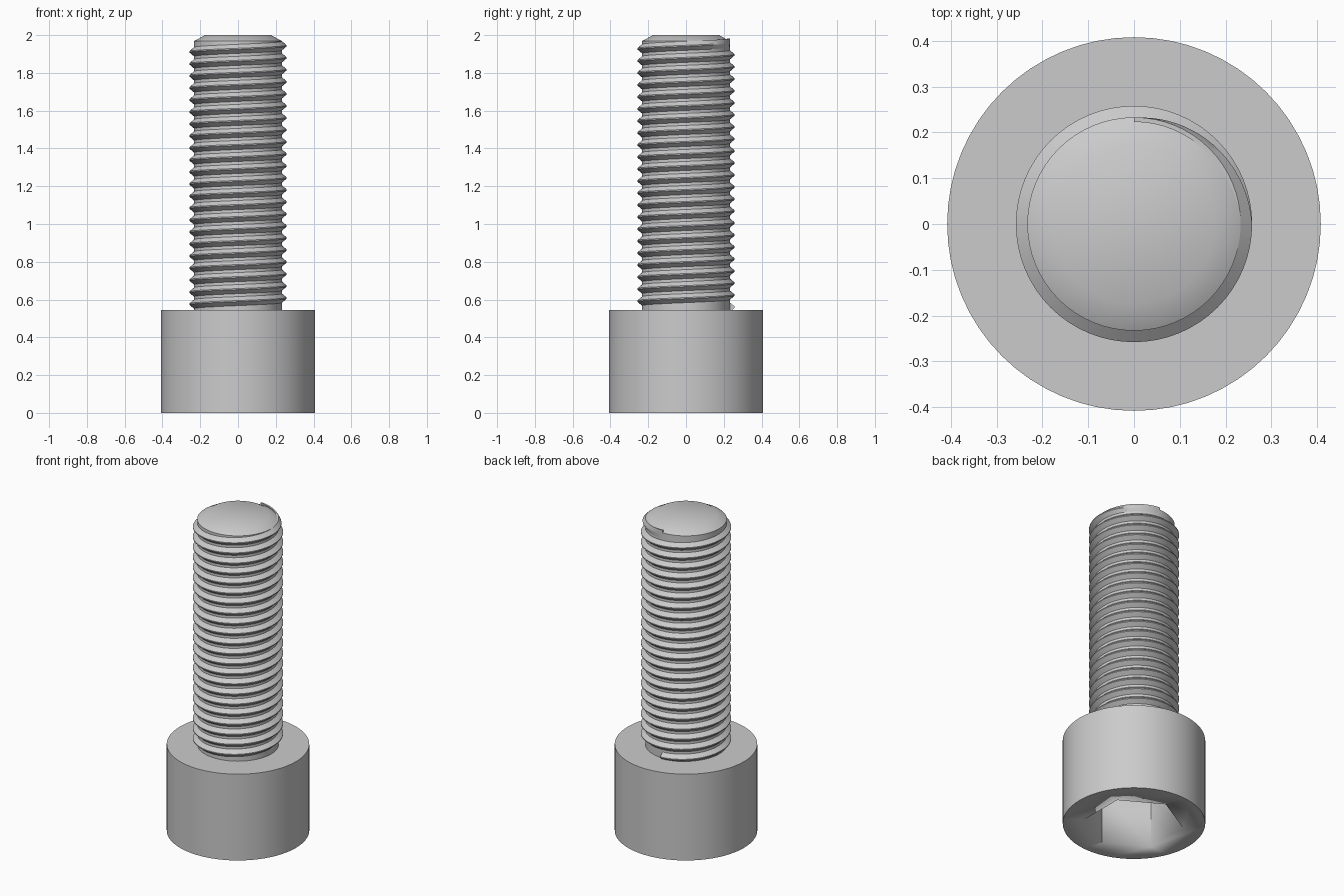
import bpy, bmesh, math
from math import cos, sin, pi, tau

if "Cube" in bpy.data.objects:
    bpy.data.objects.remove(bpy.data.objects["Cube"], do_unlink=True)

HEAD_R, HEAD_H = 0.408, 0.545
SOCKET_R, SOCKET_DEPTH = 0.283, 0.33
ROOT_R, CREST_R = 0.233, 0.258
PITCH, TURNS, STEPS = 0.0636, 22, 64

steel = bpy.data.materials.new("grey steel")
steel.use_nodes = True
colour = (0.6, 0.6, 0.6, 1)
steel.diffuse_color = colour
steel.node_tree.nodes["Principled BSDF"].inputs["Base Color"].default_value = colour


def finish(name, bm, angle=30):
    """Turn a bmesh into a shaded object."""
    bmesh.ops.recalc_face_normals(bm, faces=bm.faces)
    mesh = bpy.data.meshes.new(name)
    bm.to_mesh(mesh)
    bm.free()
    obj = bpy.data.objects.new(name, mesh)
    bpy.context.collection.objects.link(obj)
    mesh.materials.append(steel)
    bpy.ops.object.select_all(action='DESELECT')
    obj.select_set(True)
    bpy.context.view_layer.objects.active = obj
    bpy.ops.object.shade_smooth_by_angle(angle=math.radians(angle))
    return obj


def lathe(name, profile, sides=64):
    """Stack capped rings of (radius, height)."""
    bm = bmesh.new()
    rings = [[bm.verts.new((r * cos(tau * i / sides), r * sin(tau * i / sides), z))
              for i in range(sides)] for r, z in profile]
    for low, high in zip(rings, rings[1:]):
        for i in range(sides):
            j = (i + 1) % sides
            bm.faces.new((low[i], low[j], high[j], high[i]))
    bm.faces.new(rings[0])
    bm.faces.new(rings[-1])
    return finish(name, bm)


# Cylindrical head with a hexagonal socket cut from below
head = lathe("head", [(HEAD_R, 0), (HEAD_R, HEAD_H)])
bm = bmesh.new()
bmesh.ops.create_cone(bm, cap_ends=True, segments=6, radius1=SOCKET_R,
                      radius2=SOCKET_R, depth=2 * SOCKET_DEPTH)
cutter = finish("socket_cutter", bm)
cutter.rotation_euler.z = pi / 6 if abs(cutter.data.vertices[0].co.y) < 0.2 else 0
cutter.hide_render = True
cut = head.modifiers.new("socket", 'BOOLEAN')
cut.operation = 'DIFFERENCE'
cut.solver = 'EXACT'
cut.object = cutter
bpy.context.view_layer.update()
bpy.context.view_layer.objects.active = head
bpy.ops.object.modifier_apply(modifier=cut.name)
bpy.data.objects.remove(cutter, do_unlink=True)

# Shank with a chamfered tip
lathe("shank", [(ROOT_R, HEAD_H - 0.02), (ROOT_R, 1.968), (0.175, 2.0)])

# Right-handed helical thread, fading out at the tip
bm = bmesh.new()
count = TURNS * STEPS
start_z = HEAD_H + 0.015
previous = None
for i in range(count + 1):
    a = pi / 2 + tau * i / STEPS
    z = start_z + PITCH * i / STEPS
    fade = min(1, (count - i) / (STEPS * 0.25))
    crest = ROOT_R - 0.001 + (CREST_R - ROOT_R + 0.001) * fade
    section = [(ROOT_R - 0.01, -0.024), (ROOT_R, -0.024), (crest, -0.003),
               (crest, 0.003), (ROOT_R, 0.024), (ROOT_R - 0.01, 0.024)]
    ring = [bm.verts.new((r * cos(a), r * sin(a), z + dz)) for r, dz in section]
    if previous:
        for k in range(len(ring)):
            m = (k + 1) % len(ring)
            bm.faces.new((previous[k], previous[m], ring[m], ring[k]))
    else:
        bm.faces.new(ring)
    previous = ring
bm.faces.new(previous)
finish("thread", bm)
